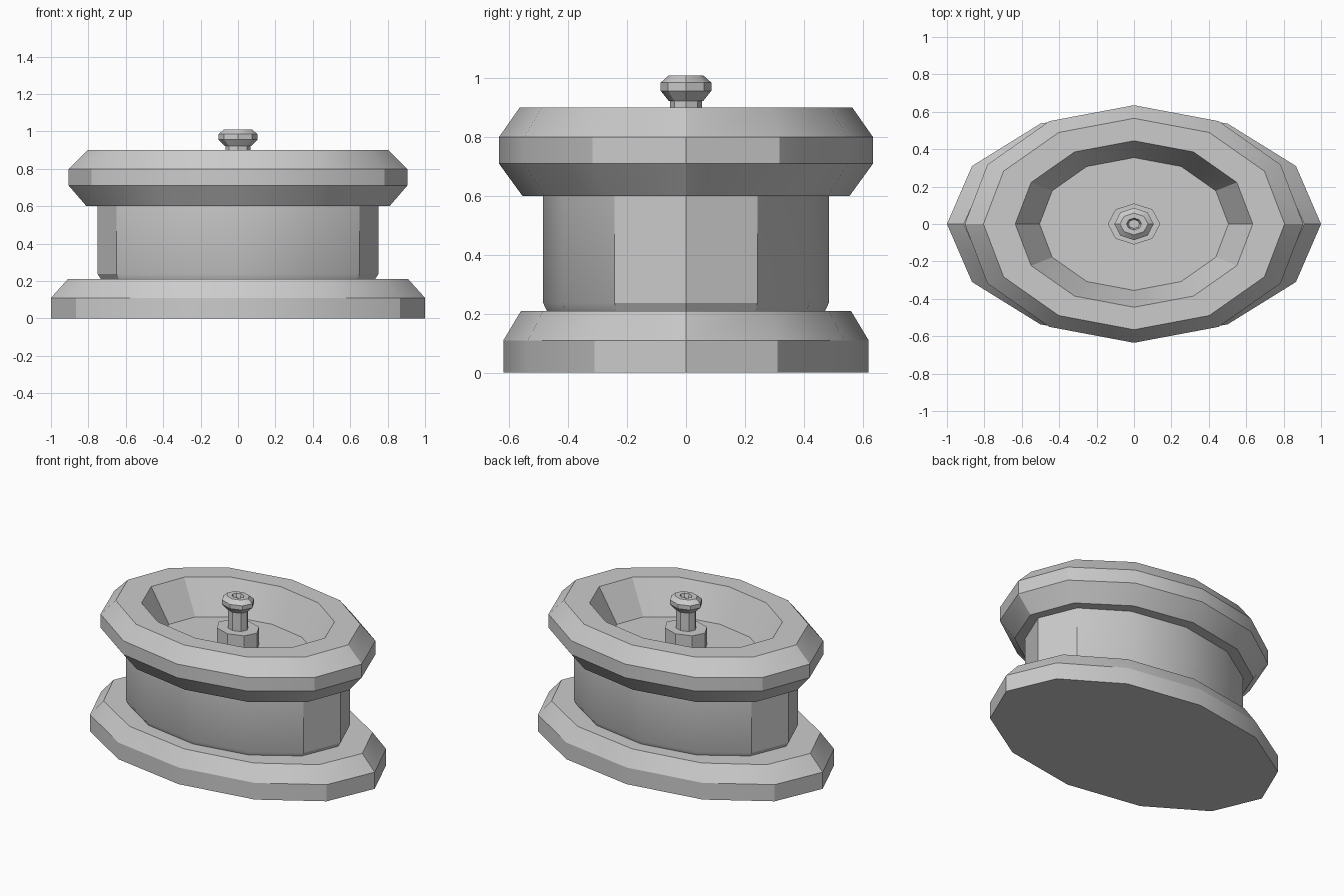
import bpy
import bmesh
import math

cube = bpy.data.objects.get("Cube")
if cube:
    bpy.data.objects.remove(cube, do_unlink=True)

stone = bpy.data.materials.new("grey stone")
stone.use_nodes = True
colour = (0.6, 0.6, 0.6, 1)
stone.diffuse_color = colour
stone.node_tree.nodes["Principled BSDF"].inputs["Base Color"].default_value = colour


def oval_stack(name, sides, profile):
    """Loft oval rings (x radius, y radius, height), closed at both ends."""
    bm = bmesh.new()
    rings = []
    for rx, ry, z in profile:
        angles = [math.tau * i / sides for i in range(sides)]
        rings.append([bm.verts.new((rx * math.cos(a), ry * math.sin(a), z)) for a in angles])
    for low, high in zip(rings, rings[1:]):
        for i in range(sides):
            j = (i + 1) % sides
            bm.faces.new((low[i], low[j], high[j], high[i]))
    bm.faces.new(rings[0][::-1])
    bm.faces.new(rings[-1])
    bmesh.ops.recalc_face_normals(bm, faces=bm.faces)
    mesh = bpy.data.meshes.new(name)
    bm.to_mesh(mesh)
    bm.free()
    mesh.materials.append(stone)
    obj = bpy.data.objects.new(name, mesh)
    bpy.context.collection.objects.link(obj)
    bpy.ops.object.select_all(action='DESELECT')
    obj.select_set(True)
    bpy.context.view_layer.objects.active = obj
    bpy.ops.object.shade_smooth_by_angle(angle=math.radians(30))


# Wide plinth with a bevelled top edge
oval_stack("base", 12, [(1, 0.62, 0), (1, 0.62, 0.11), (0.91, 0.56, 0.21)])

# Drum between plinth and basin
oval_stack("drum", 12, [(0.73, 0.47, 0.205), (0.75, 0.485, 0.237), (0.75, 0.485, 0.605)])

# Basin: bevelled rim, sloping inner wall and floor
oval_stack("basin", 12, [
    (0.81, 0.555, 0.6), (0.905, 0.635, 0.71), (0.905, 0.635, 0.8),
    (0.805, 0.565, 0.9), (0.635, 0.445, 0.9), (0.505, 0.355, 0.685)])

# Central spout: foot, stem and flared head with a small opening
oval_stack("spout_foot", 8, [(0.14, 0.11, 0.685), (0.14, 0.11, 0.8)])
oval_stack("spout_stem", 8, [(0.067, 0.055, 0.8), (0.067, 0.055, 0.925)])
oval_stack("spout_head", 8, [
    (0.07, 0.058, 0.922), (0.105, 0.086, 0.957), (0.105, 0.086, 0.985),
    (0.075, 0.058, 1.01), (0.04, 0.032, 1.01), (0.03, 0.024, 0.985)])
